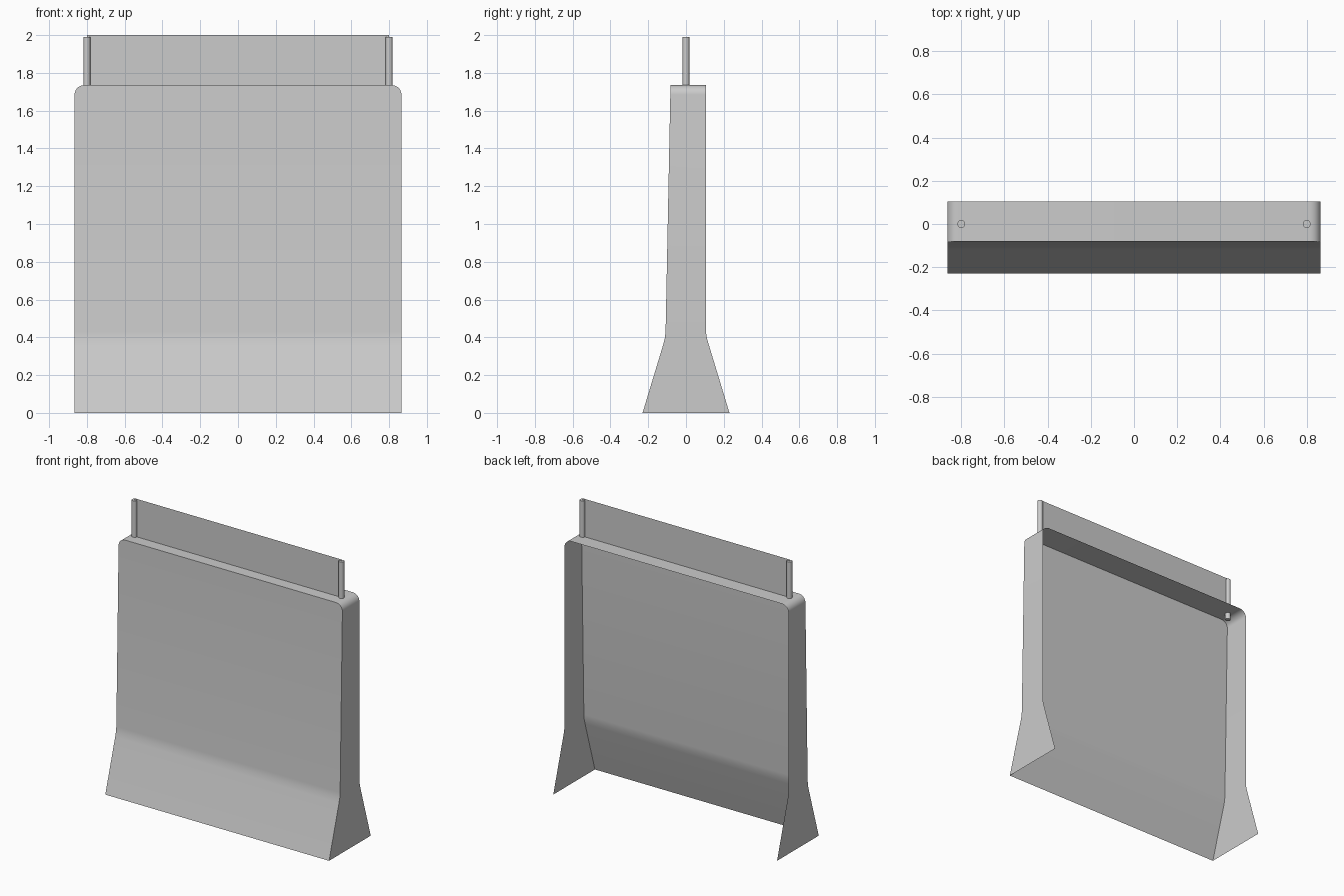
import bpy, bmesh
from math import sin, cos, pi

if "Cube" in bpy.data.objects:
    bpy.data.objects.remove(bpy.data.objects["Cube"])

HALF_W, TOP, R = 0.865, 1.735, 0.05
FRONT = [(0, -0.23), (0.36, -0.121), (0.395, -0.112), (0.43, -0.108), (TOP, -0.082)]
BACK = [(0, 0.23), (0.36, 0.121), (0.395, 0.111), (0.43, 0.105), (TOP, 0.105)]


def depth(profile, z):
    """y of a side profile at height z"""
    for (z0, y0), (z1, y1) in zip(profile, profile[1:]):
        if z <= z1 + 1e-6:
            return y0 + (y1 - y0) * (z - z0) / (z1 - z0)
    return profile[-1][1]


def finish(bm, name, smooth=True):
    me = bpy.data.meshes.new(name)
    bm.to_mesh(me)
    bm.free()
    ob = bpy.data.objects.new(name, me)
    bpy.context.collection.objects.link(ob)
    if smooth:
        bpy.context.view_layer.objects.active = ob
        ob.select_set(True)
        bpy.ops.object.shade_smooth_by_angle(angle=pi / 6)
        ob.select_set(False)
    return ob


# Housing shell: flared front panel, two sides and top; back and bottom open
half = [(HALF_W, z) for z, _ in FRONT[:-1]]
half += [(HALF_W - R + R * cos(a), TOP - R + R * sin(a))
         for a in (pi / 2 * i / 8 for i in range(9))]
bm = bmesh.new()
rows = []
for x, z in half:
    f, b = depth(FRONT, z), depth(BACK, z)
    rows.append([bm.verts.new(p) for p in
                 ((-x, b, z), (-x, f, z), (x, f, z), (x, b, z))])
for lo, hi in zip(rows, rows[1:]):
    for i in range(3):                      # left side, front, right side
        bm.faces.new((lo[i], lo[i + 1], hi[i + 1], hi[i]))
bm.faces.new(rows[-1])                      # top
bm.normal_update()
finish(bm, "housing_shell")

# Thin upright panel between the posts
bm = bmesh.new()
bm.faces.new([bm.verts.new(p) for p in
              ((-0.8, 0, TOP), (0.8, 0, TOP), (0.8, 0, 2.0), (-0.8, 0, 2.0))])
finish(bm, "upper_panel", smooth=False)

# Two round posts carrying the panel, reaching just below the top
for side, x in (("left", -0.8), ("right", 0.8)):
    bm = bmesh.new()
    bmesh.ops.create_cone(bm, cap_ends=True, segments=24, radius1=0.018,
                          radius2=0.018, depth=0.30)
    bmesh.ops.translate(bm, verts=bm.verts, vec=(x, 0, 1.84))
    finish(bm, side + "_post")
